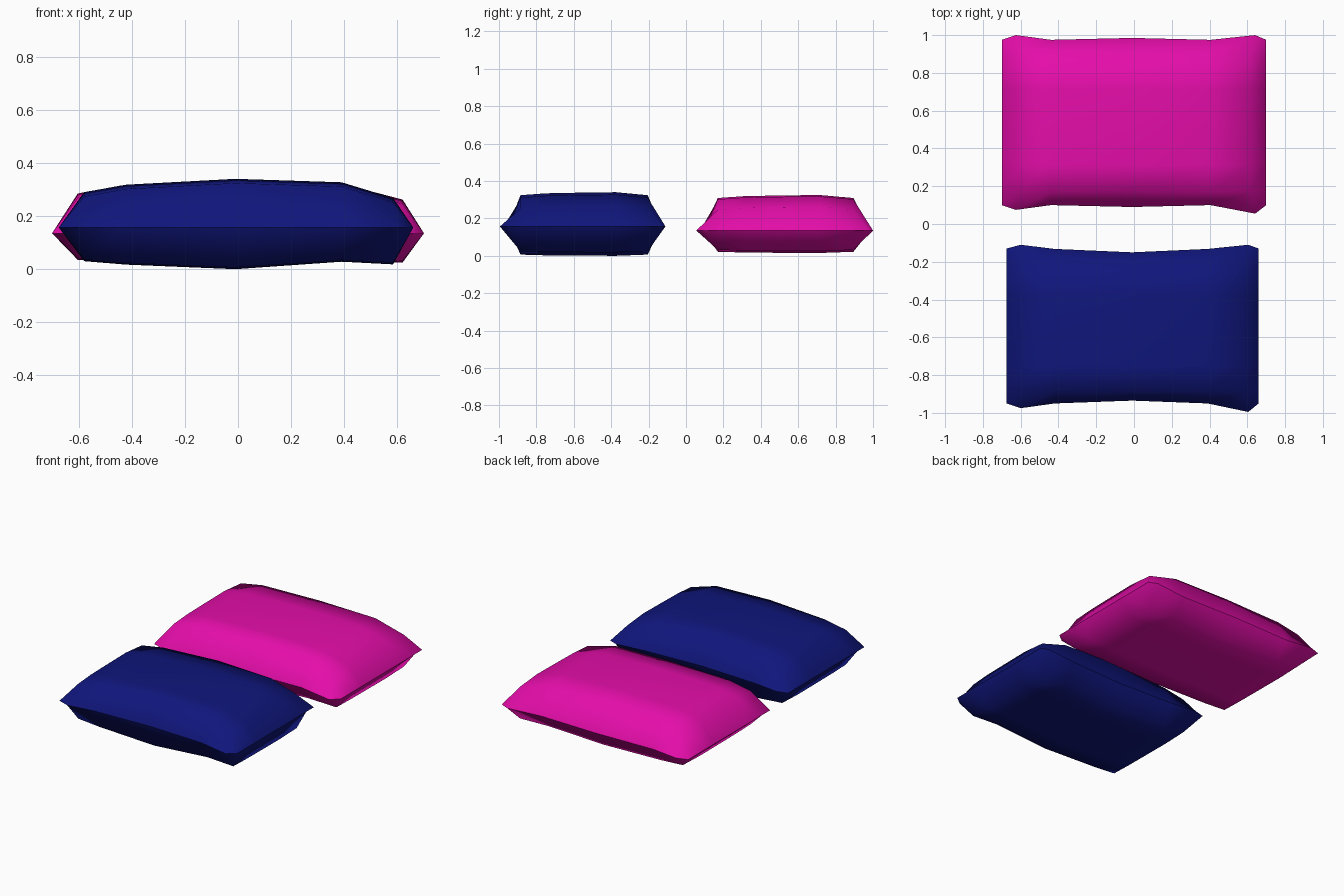
import bpy, bmesh

if "Cube" in bpy.data.objects:
    bpy.data.objects.remove(bpy.data.objects["Cube"])


def pillow(name, color, xs, front, back, ends, seam, tops, bottoms, inset):
    """Two quilted sheets sharing one seam. xs: column positions at the seam;
    front/back: seam y per column; tops/bottoms: crown heights per inner column."""
    bm = bmesh.new()
    n = len(xs)
    fractions = [0, 0.2, 0.42, 0.75, 1]
    drop = [0.016, 0.006, 0.003, 0, 0.016]
    rows = len(fractions) + 2
    seam_verts = {}

    def seam_vert(i, j):
        if (i, j) not in seam_verts:
            if j == 0:
                co = (xs[i], front[i], seam)
            elif j == rows - 1:
                co = (xs[i], back[i], seam)
            else:
                t = fractions[j - 1]
                y = ends[0] + (ends[1] - ends[0]) * (0.1 + 0.8 * t)
                co = (xs[i], y, seam)
            seam_verts[i, j] = bm.verts.new(co)
        return seam_verts[i, j]

    def sheet(heights, sign):
        grid = []
        for i in range(n):
            col = []
            for j in range(rows):
                if i in (0, n - 1) or j in (0, rows - 1):
                    col.append(seam_vert(i, j))
                    continue
                t = fractions[j - 1]
                y = inset[0] + (inset[1] - inset[0]) * t
                x = xs[i] * (0.965 if i in (1, n - 2) else 1)
                z = heights[i - 1] - sign * drop[j - 1] * (1 if sign > 0 else 0.4)
                col.append(bm.verts.new((x, y, z)))
            grid.append(col)
        for i in range(n - 1):
            for j in range(rows - 1):
                quad = [grid[i][j], grid[i + 1][j], grid[i + 1][j + 1], grid[i][j + 1]]
                bm.faces.new(quad if sign > 0 else quad[::-1])

    sheet(tops, 1)
    sheet(bottoms, -1)
    for f in bm.faces:
        f.smooth = True
    bmesh.ops.recalc_face_normals(bm, faces=bm.faces[:])
    # Crisp seam around the rim
    for e in bm.edges:
        if all(v in seam_verts.values() for v in e.verts):
            e.smooth = False
    mesh = bpy.data.meshes.new(name)
    bm.to_mesh(mesh)
    bm.free()
    mat = bpy.data.materials.new(name + "_fabric")
    mat.diffuse_color = (*color, 1)
    mat.use_nodes = True
    mat.node_tree.nodes["Principled BSDF"].inputs["Base Color"].default_value = mat.diffuse_color
    mesh.materials.append(mat)
    obj = bpy.data.objects.new(name, mesh)
    bpy.context.collection.objects.link(obj)


# Front blue cushion
pillow("blue_pillow", (0.005, 0.008, 0.2),
       [-0.675, -0.6, -0.42, -0.01, 0.39, 0.605, 0.66],
       [-0.95, -0.975, -0.95, -0.935, -0.95, -0.995, -0.95],
       [-0.13, -0.11, -0.132, -0.15, -0.132, -0.11, -0.13],
       (-0.95, -0.13), 0.157,
       [0.29, 0.318, 0.34, 0.327, 0.268],
       [0.03, 0.017, 0.0, 0.028, 0.018], (-0.885, -0.205))

# Rear pink cushion
pillow("pink_pillow", (0.78, 0.004, 0.4),
       [-0.7, -0.625, -0.44, -0.01, 0.405, 0.642, 0.7],
       [0.1, 0.075, 0.1, 0.09, 0.1, 0.055, 0.1],
       [0.975, 1.0, 0.975, 0.985, 0.975, 1.0, 0.975],
       (0.1, 0.975), 0.135,
       [0.285, 0.315, 0.325, 0.318, 0.262],
       [0.035, 0.025, 0.015, 0.03, 0.025], (0.17, 0.895))
